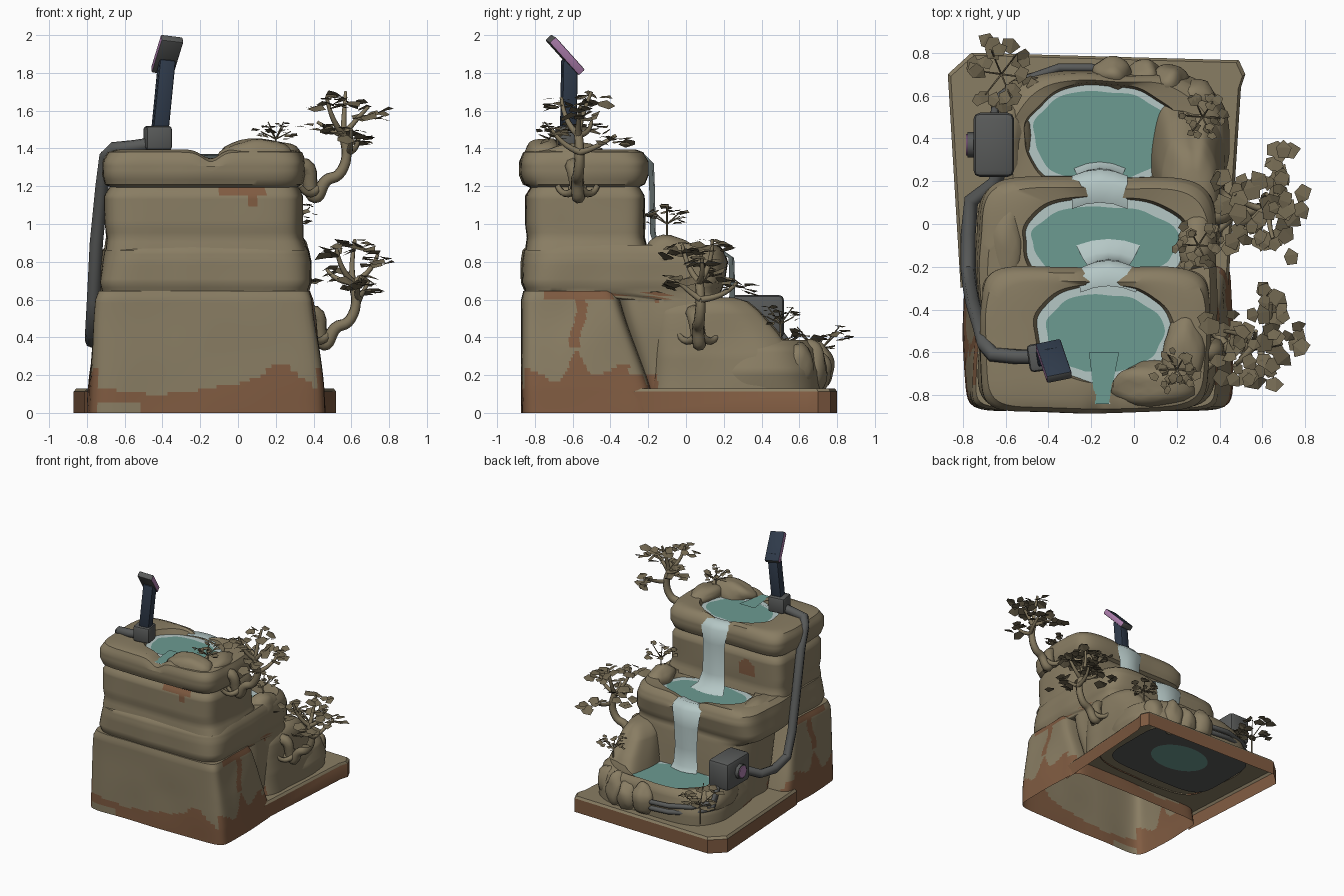
import bpy, bmesh, math, random
from mathutils import Vector, Matrix, noise

if "Cube" in bpy.data.objects:
    bpy.data.objects.remove(bpy.data.objects["Cube"])

random.seed(4)
COLOURS = {
    "stone": (.25, .205, .125), "clay": (.215, .105, .053), "water": (.15, .325, .285),
    "foam": (.46, .57, .56), "grey_metal": (.098, .102, .1), "navy": (.028, .042, .068),
    "pink": (.42, .21, .42), "leaf": (.165, .135, .08), "bark": (.22, .18, .108)}
MATS = {}
for key, col in COLOURS.items():
    MATS[key] = bpy.data.materials.new(key)
    MATS[key].diffuse_color = (*col, 1)


def finish(name, bm, mats, angle=40):
    me = bpy.data.meshes.new(name)
    bm.to_mesh(me)
    bm.free()
    ob = bpy.data.objects.new(name, me)
    bpy.context.collection.objects.link(ob)
    for m in mats:
        me.materials.append(MATS[m])
    if angle:
        bpy.ops.object.select_all(action='DESELECT')
        ob.select_set(True)
        bpy.context.view_layer.objects.active = ob
        bpy.ops.object.shade_smooth_by_angle(angle=math.radians(angle))
    return ob


def outline(x0, x1, y0, y1, n, wob, count=160):
    """Rounded box outline: n=2 is an ellipse, larger n is squarer."""
    pts = []
    for i in range(count):
        t = math.tau * i / count
        c, s = math.cos(t), math.sin(t)
        r = (abs(c) ** n + abs(s) ** n) ** (-1 / n)
        r *= 1 + wob * (math.sin(3 * t + 1) + .6 * math.sin(7 * t) + .4 * math.sin(11 * t + 2))
        pts.append(((x0 + x1) / 2 + (x1 - x0) / 2 * r * c, (y0 + y1) / 2 + (y1 - y0) / 2 * r * s))
    return pts


def is_clay(p, n):
    """Stain rule: wavy band low down, drips on the sides, a few patches."""
    x, y, z = p
    band = .13 + .03 * math.sin(6 * x + 1) + .11 * math.exp(-((x - .24) / .12) ** 2)
    if y < -.7 and z < .06 and -.74 < x < -.53 and n.y < -.6:
        return False
    if abs(n.x) > .6:
        band = .2 + .18 * math.exp(-((y + .58) / .06) ** 2) + .06 * math.sin(10 * y + 4.5) * (y < -.3)
        if .35 < z < .645 and (abs(y + .57 + .02 * math.sin(20 * z)) < .028 or (z > .61 and abs(y + .56) < .19)):
            return True
        if z > .645 - 1.2 * (.055 - abs(y + .15)) and z < .645 and abs(y + .15) < .055:
            return True
    if y < -.75 and z < 1.2 and (abs(x - .02) < .12 and z > 1.155 or abs(x - .08) < .03 and z > 1.09):
        return True
    if n.y > .5 and 1.0 < z < 1.0 + .15 - abs(x + .4) and abs(x + .4) < .07:
        return True
    return z < band and y < .2 and (y < -.15 or z < .13)


def loft(name, rings, dips=()):
    """Stack of outlines (z, x0, x1, y0, y1, squareness, wobble), last one capped."""
    bm = bmesh.new()
    loops = []
    for a, b in zip(rings, rings[1:]):
        steps = max(1, int(abs(b[0] - a[0]) / .018))
        for k in range(steps):
            f = k / steps
            loops.append([u + (v - u) * f for u, v in zip(a, b)])
    loops.append(rings[-1])
    rows = []
    for z, *shape in loops:
        row = []
        for x, y in outline(*shape):
            h = z
            for dx, ya, yb, depth, width, zmin in dips:
                if ya < y < yb and z > zmin:
                    h -= depth * math.exp(-((x - dx) / width) ** 2)
            g = noise.noise(Vector((x * 3, y * 3, z * 3))) * .018
            row.append(bm.verts.new((x + g, y - g * .5, h)))
        rows.append(row)
    n = len(rows[0])
    for a, b in zip(rows, rows[1:]):
        for i in range(n):
            j = (i + 1) % n
            bm.faces.new((a[i], a[j], b[j], b[i]))
    bm.faces.new(rows[-1])
    bm.normal_update()
    for f in bm.faces:
        f.material_index = int(is_clay(f.calc_center_median(), f.normal))
    return finish(name, bm, ["stone", "clay"])


# terraced rock: lower block, then three basins stepping down to the back
loft("lower_block", [
    (0, -.79, .46, -.87, -.16, 12, 0), (.13, -.785, .45, -.87, -.19, 12, 0),
    (.6, -.75, .395, -.87, -.35, 12, 0), (.645, -.735, .38, -.86, -.37, 10, 0)])
loft("middle_terrace", [
    (.13, -.64, .37, -.25, .24, 5, .008), (.6, -.63, .36, -.37, .19, 6, .008),
    (.64, -.72, .37, -.85, .18, 8, .006), (.69, -.735, .385, -.87, .20, 8, .006),
    (.80, -.73, .385, -.87, .22, 7, .006), (.86, -.72, .37, -.86, .20, 7, .006),
    (.89, -.68, .35, -.83, .17, 6, .006), (.88, -.53, .25, -.30, .13, 2.6, .015),
    (.79, -.51, .23, -.28, .11, 2.6, .015)], [(-.14, .05, .4, .06, .1, .8)])
loft("upper_neck", [
    (.86, -.71, .36, -.85, -.20, 8, 0), (.93, -.70, .335, -.84, -.22, 8, 0),
    (1.0, -.705, .335, -.85, -.22, 8, 0), (1.15, -.70, .335, -.85, -.22, 8, 0),
    (1.20, -.67, .31, -.82, -.25, 8, 0)])
loft("upper_terrace", [
    (1.19, -.66, .30, -.82, -.26, 8, 0), (1.21, -.70, .335, -.86, -.22, 7, .005),
    (1.26, -.715, .35, -.88, -.20, 7, .005), (1.33, -.715, .35, -.88, -.20, 7, .005),
    (1.38, -.69, .33, -.86, -.23, 6, .005), (1.395, -.64, .28, -.82, -.27, 5, .005),
    (1.385, -.47, .19, -.74, -.28, 2.2, .015), (1.30, -.44, .16, -.72, -.30, 2.2, .015)],
    [(-.14, -.4, 0, .05, .09, 1.31), (-.15, -1, -.66, .05, .06, 1.31)])
loft("lower_terrace", [
    (.12, -.67, .42, -.1, .72, 4, .01), (.22, -.66, .43, -.1, .72, 4, .015),
    (.34, -.63, .40, -.1, .70, 3.5, .015), (.385, -.58, .35, -.08, .67, 3.2, .015),
    (.37, -.52, .22, .15, .66, 2.1, .02), (.27, -.5, .2, .17, .64, 2.1, .02)])
loft("side_shoulder", [
    (.13, .05, .43, -.2, .60, 4, .015), (.3, .08, .42, -.2, .58, 3.5, .02), (.42, .11, .40, -.2, .50, 3, .02),
    (.54, .14, .385, -.18, .39, 3, .02), (.59, .18, .36, -.15, .33, 2.6, .02), (.61, .22, .32, -.1, .26, 2, 0)])

# plinth: chamfered slab, open below and towards the block
bm = bmesh.new()
edge = [(-.81, -.3), (.44, -.3), (.50, .64), (.52, .70), (.49, .765), (-.76, .80), (-.87, .70)]
mid = Vector((-.17, .2))
rows = []
for z, s in ((0, 1), (.112, 1), (.13, .98)):
    rows.append([bm.verts.new((*(mid + (Vector(p) - mid) * s), z)) for p in edge])
for k, (a, b) in enumerate(zip(rows, rows[1:])):
    for i in range(1, 7):
        bm.faces.new((a[i], a[(i + 1) % 7], b[(i + 1) % 7], b[i])).material_index = 1 - k
bm.faces.new(rows[-1])
finish("plinth", bm, ["stone", "clay"], 30)


def flat_shape(name, loops, z, mats):
    """Flat nested outlines; each band takes the next material."""
    bm = bmesh.new()
    rows = [[bm.verts.new((x, y, z)) for x, y in lp] for lp in loops]
    n = len(rows[0])
    for k, (a, b) in enumerate(zip(rows, rows[1:])):
        for i in range(n):
            bm.faces.new((a[i], a[(i + 1) % n], b[(i + 1) % n], b[i])).material_index = k
    bm.faces.new(rows[-1]).material_index = len(rows) - 1
    finish(name, bm, mats, 0)


# pool water with a foam border
for name, z, (x0, x1, y0, y1) in (("upper_water", 1.345, (-.46, .18, -.74, -.28)),
                                  ("middle_water", .825, (-.53, .25, -.30, .13)),
                                  ("lower_water", .32, (-.52, .22, .15, .67))):
    d = .046
    flat_shape(name, [outline(x0, x1, y0, y1, 2.2, .015),
                      outline(x0 + d, x1 - d, y0 + d, y1 - d, 2.1, .028)], z, ["foam", "water"])
for name, w, y1, z, mat in (("front_channel_foam", .055, -.69, 1.352, "foam"),
                            ("front_channel", .032, -.6, 1.357, "water")):
    flat_shape(name, [[(-.15 - w, -.84), (-.15 + w, -.84), (-.14 + w * 2.2, y1), (-.14 - w * 2.2, y1)]], z, [mat])

# dark underside of the lower pool
flat_shape("pool_underside", [outline(-.66, .32, 0, .7, 5, 0), outline(-.4, .1, .2, .55, 2, 0)],
           .11, ["grey_metal", "water"])


def waterfall(name, profile, xc, widths):
    bm = bmesh.new()
    rows = []
    for (y, z), w in zip(profile, widths):
        rows.append([bm.verts.new((xc + w * u, y - .03 * u * u, z)) for u in (-1, -.5, 0, .5, 1)])
    for a, b in zip(rows, rows[1:]):
        for i in range(4):
            bm.faces.new((a[i], b[i], b[i + 1], a[i + 1]))
    finish(name, bm, ["foam"], 60)


waterfall("upper_fall", [(-.29, 1.36), (-.22, 1.37), (-.17, 1.32), (-.165, 1.2), (-.16, .95), (-.13, .86), (-.07, .83)],
          -.12, [.13, .14, .12, .10, .10, .12, .15])
waterfall("lower_fall", [(.10, .835), (.19, .865), (.255, .82), (.26, .68), (.26, .5), (.265, .36), (.29, .325)],
          -.16, [.13, .13, .13, .11, .10, .11, .12])


def rock(name, loc, size, seed):
    bm = bmesh.new()
    bmesh.ops.create_icosphere(bm, subdivisions=3, radius=1)
    for v in bm.verts:
        v.co *= 1 + .22 * noise.noise(v.co * 1.3 + Vector((seed, seed, 0)))
        v.co = Vector(loc) + Vector([a * b for a, b in zip(v.co, size)])
    finish(name, bm, ["stone"], 50)


# loose rocks and shoulders
ROCKS = [((.3, -.1, .84), (.09, .14, .10)), ((.10, -.75, 1.35), (.20, .11, .11)),
         ((.23, -.60, 1.37), (.10, .17, .06)), ((-.10, .70, .24), (.09, .08, .13)),
         ((.05, .69, .22), (.08, .08, .12)), ((.17, .66, .24), (.09, .09, .14)),
         ((.28, .58, .25), (.10, .10, .13)), ((-.60, -.08, .83), (.09, .2, .08)),
         ((-.58, .38, .28), (.10, .20, .13))]
for i, (loc, size) in enumerate(ROCKS):
    rock("rock_%d" % i, loc, size, i * 2.7)


def tube(name, pts, radius, mat, taper=1.0, kind='POLY'):
    cu = bpy.data.curves.new(name, 'CURVE')
    cu.dimensions, cu.bevel_depth, cu.bevel_resolution, cu.use_fill_caps = '3D', radius, 2, True
    sp = cu.splines.new(kind)
    sp.points.add(len(pts) - 1)
    for i, (p, q) in enumerate(zip(sp.points, pts)):
        p.co = (*q, 1)
        p.radius = 1 + (taper - 1) * i / max(1, len(pts) - 1)
    if kind == 'NURBS':
        sp.use_endpoint_u, sp.order_u, sp.resolution_u = True, 3, 4
    cu.materials.append(MATS[mat])
    ob = bpy.data.objects.new(name, cu)
    bpy.context.collection.objects.link(ob)
    bpy.ops.object.select_all(action='DESELECT')
    ob.select_set(True)
    bpy.context.view_layer.objects.active = ob
    bpy.ops.object.convert(target='MESH')
    bpy.ops.object.shade_smooth_by_angle(angle=math.radians(50))


def leaves(name, centres, spread, size, count, flat=.35):
    """Clumps of broad, slightly folded leaf pieces."""
    bm = bmesh.new()
    for c in centres:
        for _ in range(count):
            off = Vector((random.uniform(-1, 1), random.uniform(-1, 1), random.uniform(-1, 1) * flat)) * spread
            off.z -= off.xy.length * .35
            rot = Matrix.Rotation(random.uniform(0, 6.28), 3, 'Z') @ Matrix.Rotation(random.uniform(-.6, .6), 3, 'X')
            s = size * random.uniform(.7, 1.2)
            vs = [bm.verts.new(Vector(c) + off + rot @ Vector(p) * s) for p in
                  ((-.7, -.3, -.1), (.1, -.65, -.2), (.8, 0, -.3), (.2, .6, -.1), (-.6, .5, -.25))]
            bm.faces.new((vs[0], vs[1], vs[3], vs[4]))
            bm.faces.new((vs[1], vs[2], vs[3]))
    finish(name, bm, ["leaf"], 0)


# two twisted trees growing from the right side
TRUNK = [(.30, -.60, 1.30), (.38, -.60, 1.33), (.38, -.57, 1.17), (.42, -.57, 1.13), (.46, -.58, 1.24),
         (.54, -.57, 1.25), (.59, -.56, 1.38), (.55, -.57, 1.48)]
TIPS = [(.47, -.66, 1.67), (.57, -.50, 1.70), (.69, -.56, 1.62), (.42, -.50, 1.54), (.64, -.37, 1.47),
        (.60, -.71, 1.50)]
for tree, shift in (("upper_tree", Vector((0, 0, 0))), ("lower_tree", Vector((.05, .64, -.78)))):
    at = lambda p: tuple(Vector(p) + shift)
    tube(tree + "_trunk", [at(p) for p in TRUNK], .046, "bark", .5, 'NURBS')
    for k in range(4):
        tube(tree + "_root", [at((.43, -.57, 1.2)), at((.38, -.64 + k * .045, 1.12)), at((.33, -.68 + k * .07, 1.2))],
             .024, "bark", .6, 'NURBS')
    for i, tip in enumerate(TIPS):
        start = Vector((.59, -.56, 1.38)) if i > 3 else Vector((.56, -.57, 1.47))
        bend = (start + Vector(tip)) / 2 + Vector((random.uniform(-.04, .04), random.uniform(-.04, .04), -.03))
        tube(tree + "_branch", [at(start), at(bend), at(tip)], .018, "bark", .5, 'NURBS')
    leaves(tree + "_leaves", [at(t) for t in TIPS], .085, .06, 9)

# small bushes
BUSHES = [(.20, -.68, 1.45), (.30, -.10, 1.0), (.32, .50, .47), (-.62, .70, .32)]
for i, b in enumerate(BUSHES):
    big = 1.5 if i == 3 else 1
    tips = []
    for k in range(6):
        a = k * 1.05 + i
        tip = Vector(b) + Vector((math.cos(a) * .08, math.sin(a) * .08, .04 + .025 * (k % 3))) * big
        tube("bush_stem", [(b[0], b[1], b[2] - .1 * big), b, tuple(tip)], .006, "bark", .5)
        tips.append(tip)
    leaves("bush_leaves", tips, .03 * big, .034 * big, 4, 1)


def box(name, loc, size, mats, rot=(0, 0, 0), bevel=.02, rule=None):
    bm = bmesh.new()
    bmesh.ops.create_cube(bm, size=1, matrix=Matrix.Diagonal((*size, 1)))
    bmesh.ops.bevel(bm, geom=bm.edges[:], offset=bevel, segments=2, affect='EDGES', profile=.5)
    bm.normal_update()
    if rule:
        for f in bm.faces:
            f.material_index = rule(f.normal)
    ob = finish(name, bm, mats)
    ob.location, ob.rotation_euler = loc, rot


# pump housing with a round dial on its outer side
box("pump_box", (-.655, .37, .51), (.19, .30, .23), ["grey_metal"], bevel=.03)
tube("dial", [(-.72, .37, .52), (-.778, .37, .52)], .06, "grey_metal")
tube("dial_face", [(-.778, .37, .52), (-.784, .37, .52)], .05, "pink")

# supply pipe climbing the left side, and two thin pipes along the back
tube("supply_pipe", [(-.63, .25, .46), (-.65, .19, .44), (-.76, .11, .40), (-.775, -.05, .38), (-.775, -.22, .42),
                     (-.765, -.30, .6), (-.75, -.38, .9), (-.72, -.48, 1.2), (-.70, -.56, 1.36), (-.66, -.61, 1.40),
                     (-.55, -.62, 1.41), (-.42, -.62, 1.43)], .035, "grey_metal")
for dz in (0, .05):
    tube("back_pipe", [(-.65, .50, .42), (-.65, .58, .26 + dz), (-.52, .67, .22 + dz), (-.35, .73, .21 + dz),
                       (-.2, .73, .2 + dz), (-.08, .70, .2 + dz)], .02, "grey_metal")

# spout: collar, leaning column and tilted panel
box("collar", (-.425, -.62, 1.455), (.14, .13, .13), ["grey_metal"], (0, 0, .15))
box("column", (-.395, -.62, 1.68), (.085, .08, .38), ["navy"], (0, .1, .15), .012)
box("panel", (-.375, -.64, 1.895), (.12, .24, .045), ["navy", "pink", "grey_metal"], (-.82, .12, .2), .008,
    lambda n: 1 if abs(n.x) > .8 else (2 if abs(n.y) > .5 or n.z < -.5 else 0))

for m in bpy.data.materials:
    if m.users and not m.is_grease_pencil:
        m.use_nodes = True
        m.node_tree.nodes["Principled BSDF"].inputs["Base Color"].default_value = m.diffuse_color
